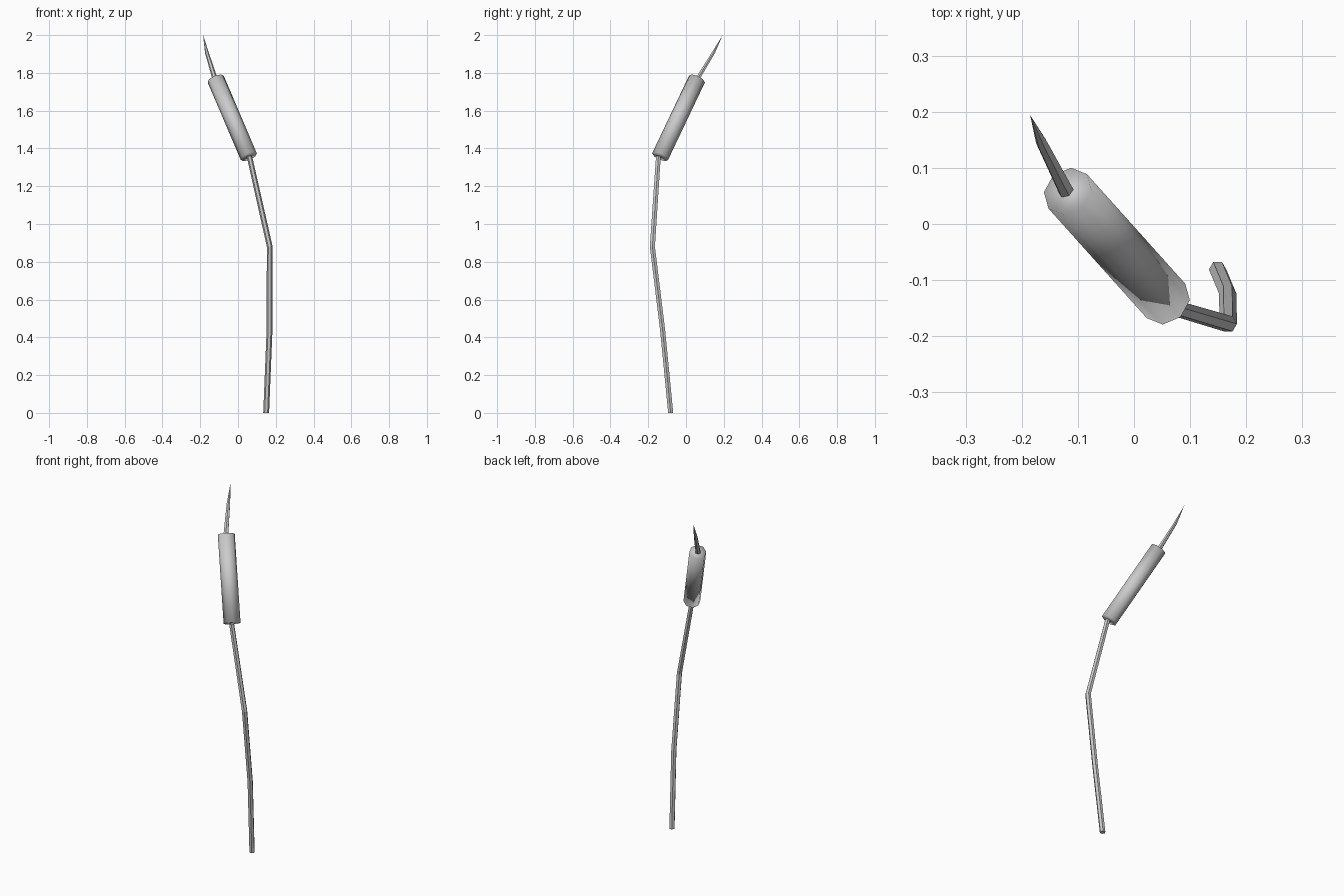
import bpy, bmesh, math
from mathutils import Vector

if "Cube" in bpy.data.objects:
    bpy.data.objects.remove(bpy.data.objects["Cube"])


def loft(name, rings, sides, axis=None, smooth=False):
    """Skin a tube through (centre, radius) rings; radius 0 makes a point."""
    # rings are horizontal unless a tilt axis is given
    u, v = Vector((1, 0, 0)), Vector((0, 1, 0))
    if axis:
        u = Vector(axis).cross(Vector((0, 0, 1))).normalized()
        v = Vector(axis).normalized().cross(u)
    bm = bmesh.new()
    loops = []
    for centre, r in rings:
        c = Vector(centre)
        if r == 0:
            loops.append([bm.verts.new(c)] * sides)
            continue
        angles = [2 * math.pi * i / sides for i in range(sides)]
        loops.append([bm.verts.new(c + r * (math.cos(a) * u + math.sin(a) * v))
                      for a in angles])
    for a, b in zip(loops, loops[1:]):
        for i in range(sides):
            j = (i + 1) % sides
            bm.faces.new(list(dict.fromkeys((a[i], a[j], b[j], b[i]))))
    for ring in (loops[0], loops[-1]):
        if len(set(ring)) > 2:
            bm.faces.new(ring)
    bmesh.ops.recalc_face_normals(bm, faces=bm.faces)
    for f in bm.faces:
        f.smooth = smooth
    mesh = bpy.data.meshes.new(name)
    bm.to_mesh(mesh)
    bm.free()
    obj = bpy.data.objects.new(name, mesh)
    bpy.context.collection.objects.link(obj)
    return obj


# bent six-sided stem, ending inside the seed head
R = 0.0155
loft("stem", [((0.149, -0.081, 0.0), R),
              ((0.167, -0.124, 0.44), R),
              ((0.168, -0.178, 0.88), R),
              ((0.060, -0.146, 1.36), 0.0145)], 6)

# eight-sided seed head, tilted
low, high = Vector((0.057, -0.137, 1.357)), Vector((-0.118, 0.058, 1.767))
loft("seed_head", [(low, 0.046), (high, 0.046)], 8, axis=high - low, smooth=True)

# pointed spike on top
loft("spike", [((-0.120, 0.057, 1.762), 0.0145),
               ((-0.164, 0.144, 1.905), 0.0105),
               ((-0.185, 0.194, 2.0), 0)], 6)
